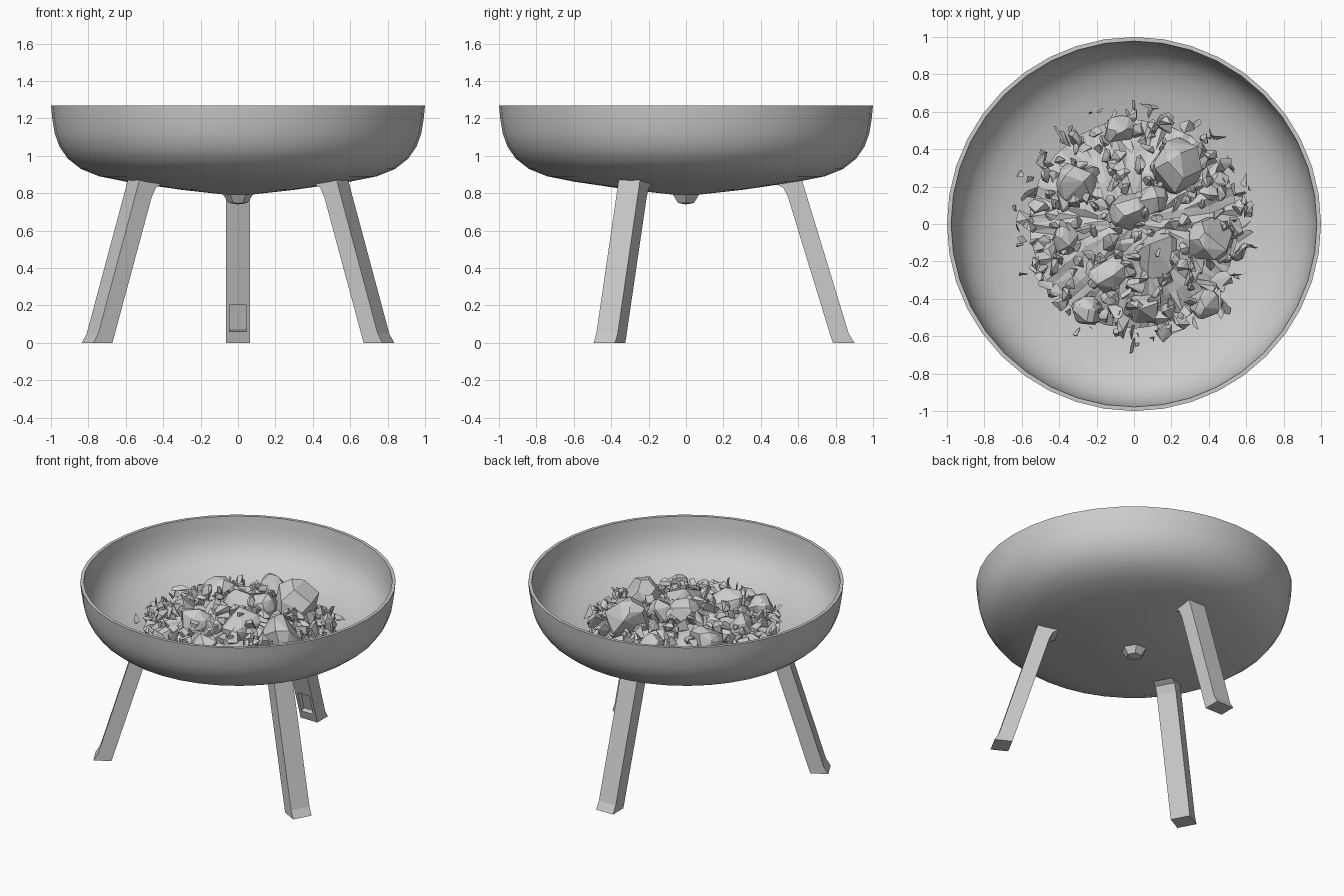
import bpy, bmesh, math, random
from mathutils import Vector, Matrix, Euler

if "Cube" in bpy.data.objects:
    bpy.data.objects.remove(bpy.data.objects["Cube"])

rng = random.Random(7)


def make_object(name, bm, smooth=False):
    bmesh.ops.recalc_face_normals(bm, faces=bm.faces)
    me = bpy.data.meshes.new(name)
    bm.to_mesh(me)
    bm.free()
    ob = bpy.data.objects.new(name, me)
    bpy.context.collection.objects.link(ob)
    if smooth:
        bpy.ops.object.select_all(action='DESELECT')
        ob.select_set(True)
        bpy.context.view_layer.objects.active = ob
        bpy.ops.object.shade_smooth_by_angle(angle=math.radians(35))
    return ob


def lathe(name, profile, steps, smooth):
    bm = bmesh.new()
    verts = [bm.verts.new((r, 0, z)) for r, z in profile]
    edges = [bm.edges.new(p) for p in zip(verts, verts[1:])]
    bmesh.ops.spin(bm, geom=verts + edges, cent=(0, 0, 0), axis=(0, 0, 1),
                   angle=2 * math.pi, steps=steps)
    bmesh.ops.remove_doubles(bm, verts=bm.verts, dist=1e-4)
    return make_object(name, bm, smooth)


# Thin-walled bowl with a shallow conical underside
outer = [(0, .785), (.3, .818), (.6, .862), (.74, .89), (.84, .93), (.91, .985),
         (.955, 1.05), (.98, 1.12), (.993, 1.2), (1, 1.27)]
inner = [(.978, 1.27), (.97, 1.2), (.955, 1.125), (.925, 1.06), (.88, 1.005),
         (.81, .955), (.71, .917), (.58, .89), (.3, .846), (0, .815)]
lathe("bowl", outer + inner, 40, True)

# Drain plug under the centre
lathe("drain_plug", [(0, .74), (.05, .748), (.085, .8), (0, .8)], 6, False)


# Splayed legs: side profile (radius, height) extruded sideways
LEG = [(.46, .86), (.52, .83), (.545, .78), (.775, .03), (.785, 0), (.9, 0),
       (.87, .05), (.62, .87)]


def leg(name, angle, push):
    bm = bmesh.new()
    face = bm.faces.new([bm.verts.new((r + push, -.065, z)) for r, z in LEG])
    ext = bmesh.ops.extrude_face_region(bm, geom=[face])["geom"]
    bmesh.ops.translate(bm, vec=(0, .13, 0),
                        verts=[v for v in ext if isinstance(v, bmesh.types.BMVert)])
    bm.transform(Matrix.Rotation(math.radians(angle), 4, 'Z'))
    return make_object(name, bm)


back = leg("back_leg", 90, 0)
leg("front_right_leg", -28.5, .015)
leg("front_left_leg", 208.5, .015)

# Shallow notch low on the inner side of the back leg
bm = bmesh.new()
bmesh.ops.create_cube(bm, size=1, matrix=Matrix.Translation((0, .74, .13)) @
                      Matrix.Rotation(.296, 4, 'X') @ Matrix.Diagonal((.09, .07, .15, 1)))
cutter = make_object("notch_cutter", bm)
cutter.hide_render = True
mod = back.modifiers.new("notch", 'BOOLEAN')
mod.object = cutter
mod.operation = 'DIFFERENCE'
mod.solver = 'EXACT'
bpy.context.view_layer.objects.active = back
bpy.ops.object.modifier_apply(modifier=mod.name)
bpy.data.objects.remove(cutter)


def mound(r):
    return .92 + .16 * max(0, 1 - (r / .66) ** 2)


def chunk(bm, pos, size, count):
    # Angular lump: convex hull of scattered points on a stretched sphere
    rot = Euler([rng.uniform(0, 6.28) for _ in range(3)]).to_matrix()
    pts = []
    for _ in range(count):
        d = Vector([rng.gauss(0, 1) for _ in range(3)]).normalized()
        d = Vector((d.x * size[0], d.y * size[1], d.z * size[2]))
        pts.append(bm.verts.new(Vector(pos) + rot @ d))
    hull = bmesh.ops.convex_hull(bm, input=pts)
    junk = [v for v in hull["geom_interior"] if isinstance(v, bmesh.types.BMVert)]
    bmesh.ops.delete(bm, geom=junk, context='VERTS')


# Uneven bed of ash filling the gaps between the coals
bm = bmesh.new()
bmesh.ops.create_circle(bm, cap_ends=True, cap_tris=True, segments=22, radius=.56)
bmesh.ops.subdivide_edges(bm, edges=bm.edges, cuts=3, use_grid_fill=True)
bmesh.ops.triangulate(bm, faces=bm.faces)
for v in bm.verts:
    r = v.co.xy.length
    v.co.z = mound(r) - .03 + rng.uniform(-.025, .02)
make_object("ash_bed", bm)

# Large coals: x, y, top height, radius
bm = bmesh.new()
for x, y, top, s in [(.23, .31, 1.21, .17), (.41, -.1, 1.15, .16), (.13, -.16, 1.17, .14),
                     (-.03, .07, 1.17, .13), (-.3, .22, 1.13, .13), (-.08, .5, 1.1, .1),
                     (-.14, -.26, 1.15, .13), (.05, -.45, 1.08, .11), (-.36, -.08, 1.1, .1),
                     (.1, .13, 1.16, .1), (.38, -.42, 1.05, .1), (-.25, -.46, 1.06, .1)]:
    chunk(bm, (x, y, top - s * .85), (s, s * .9, s * .8), 24)
make_object("large_coals", bm)

# Small coals spread over the mound
bm = bmesh.new()
for i in range(190):
    r = .6 * math.sqrt((i + .5) / 190)
    a = i * 2.39996 + rng.uniform(-.2, .2)
    s = rng.uniform(.04, .075)
    chunk(bm, (r * math.cos(a), r * math.sin(a), mound(r) + rng.uniform(-.01, .03)),
          (s, s * .75, s * .55), 10)
make_object("small_coals", bm)

# Thin splinters around the edge of the pile
bm = bmesh.new()
for i in range(80):
    r = rng.uniform(.5, .66)
    a = rng.uniform(0, 2 * math.pi)
    s = rng.uniform(.04, .07)
    chunk(bm, (r * math.cos(a), r * math.sin(a), mound(r) + rng.uniform(0, .05)),
          (s, s * .5, s * .15), 6)
make_object("splinters", bm)
